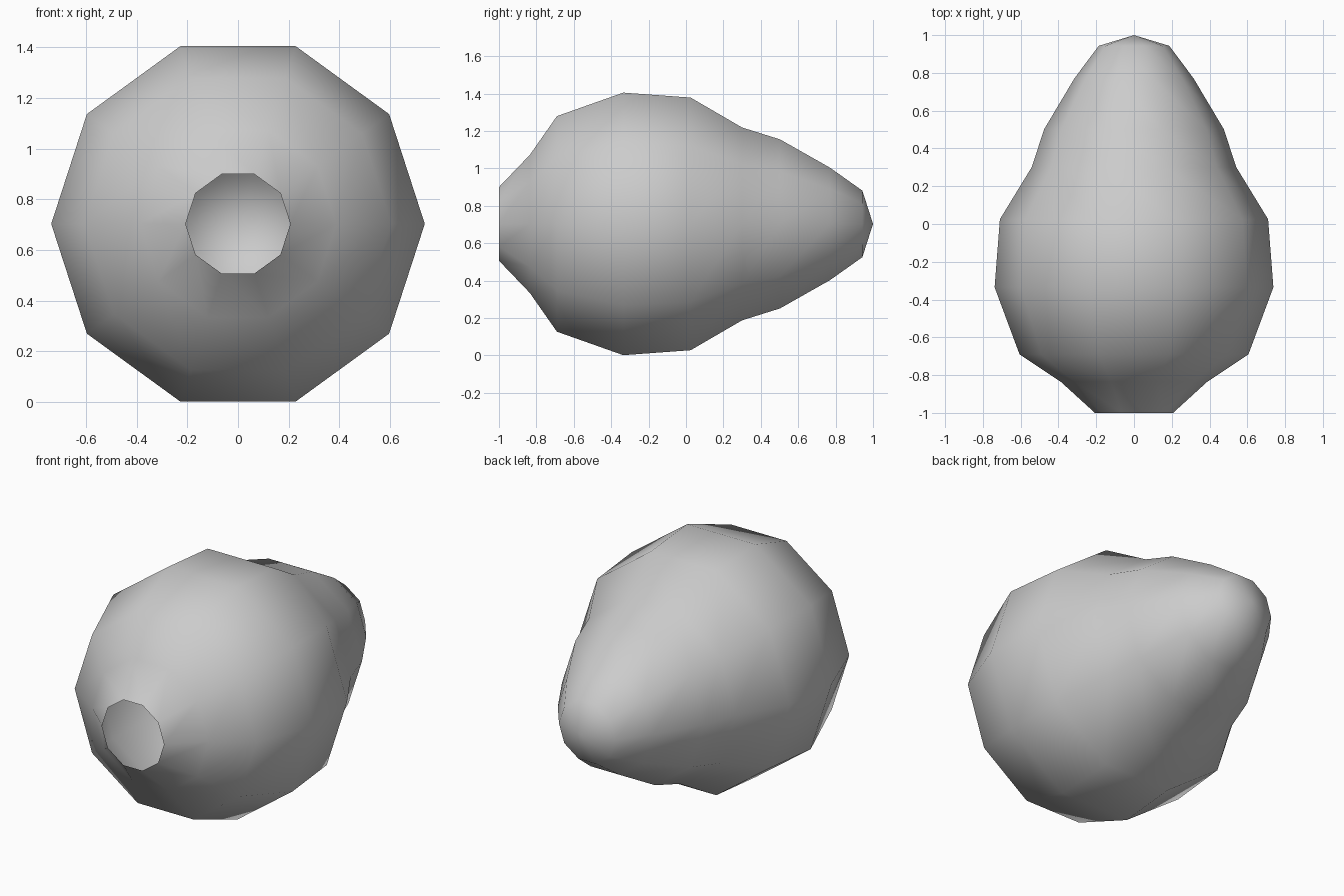
import bpy, bmesh
from math import cos, sin, pi

if "Cube" in bpy.data.objects:
    bpy.data.objects.remove(bpy.data.objects["Cube"])

SIDES = 10
CENTRE_Z = 0.703
# (y, radius) profile from the open front mouth towards the rounded tip
PROFILE = [(-1.0, 0.207), (-0.835, 0.388), (-0.69, 0.606), (-0.335, 0.738),
           (0.025, 0.71), (0.30, 0.542), (0.503, 0.475), (0.77, 0.316),
           (0.943, 0.187)]
TIP_Y = 1.0

bm = bmesh.new()

# Rings of the pear-shaped shell
rings = [[bm.verts.new((r * cos(2 * pi * i / SIDES), y,
                        CENTRE_Z + r * sin(2 * pi * i / SIDES)))
          for i in range(SIDES)] for y, r in PROFILE]

# Walls between rings; the front ring stays open
for a, b in zip(rings, rings[1:]):
    for i in range(SIDES):
        j = (i + 1) % SIDES
        bm.faces.new((a[i], b[i], b[j], a[j]))

# Closed tip
tip = bm.verts.new((0, TIP_Y, CENTRE_Z))
for i in range(SIDES):
    bm.faces.new((rings[-1][i], tip, rings[-1][(i + 1) % SIDES]))

# Outward-facing normals and smooth shading
bm.normal_update()
side = bm.faces[:][3 * SIDES]
c = side.calc_center_median()
if side.normal.x * c.x + side.normal.z * (c.z - CENTRE_Z) < 0:
    bmesh.ops.reverse_faces(bm, faces=bm.faces[:])
for f in bm.faces:
    f.smooth = True

mesh = bpy.data.meshes.new("pear_shell")
bm.to_mesh(mesh)
bm.free()
bpy.context.collection.objects.link(bpy.data.objects.new("pear_shell", mesh))
